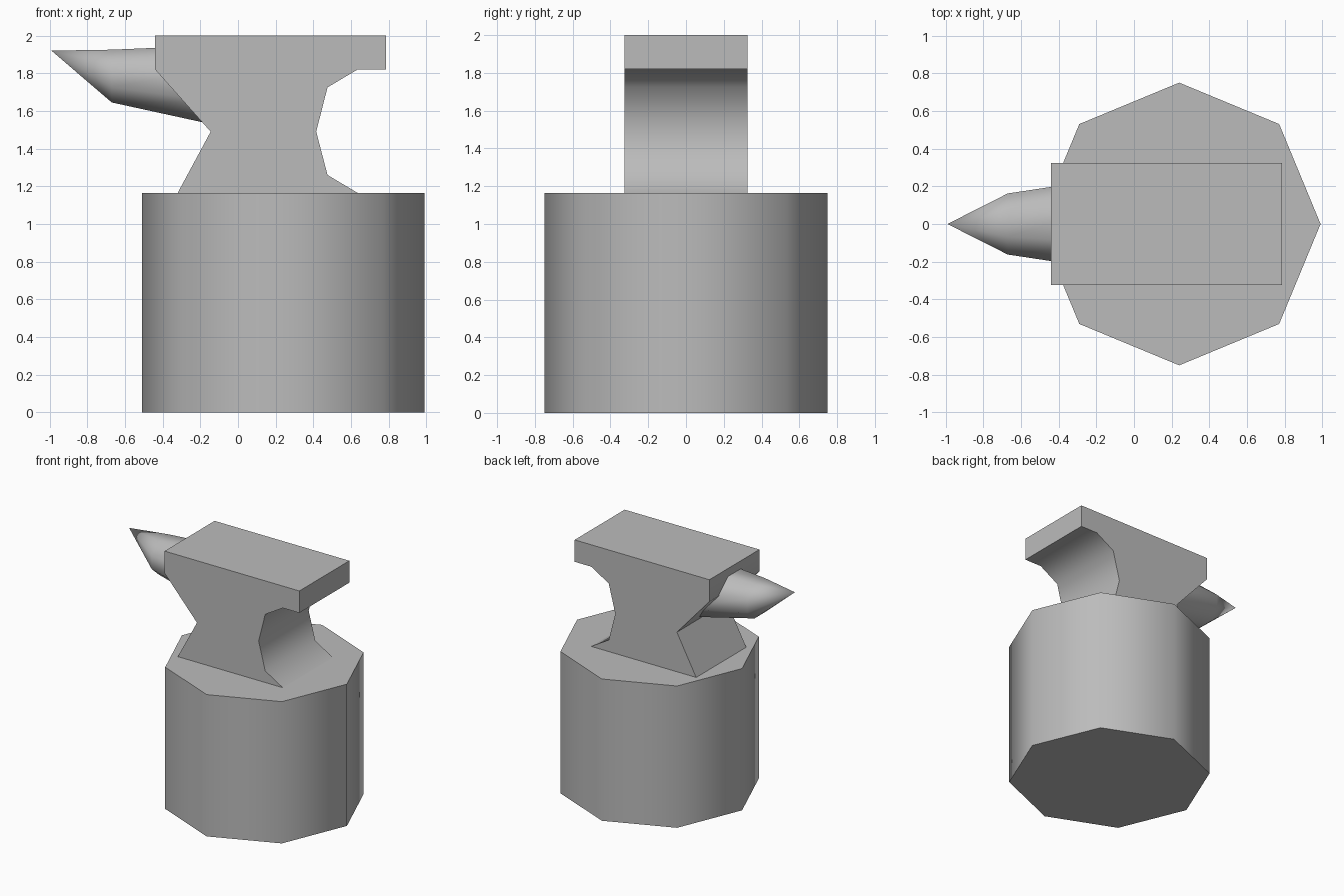
import bpy, bmesh
from math import cos, sin, pi, radians

cube = bpy.data.objects.get("Cube")
if cube:
    bpy.data.objects.remove(cube, do_unlink=True)

grey = bpy.data.materials.new("plain grey")
grey.use_nodes = True
colour = (0.5, 0.5, 0.5, 1)
grey.diffuse_color = colour
grey.node_tree.nodes["Principled BSDF"].inputs["Base Color"].default_value = colour


def loft(name, rings):
    """Skin a row of equal-sized rings and cap both ends."""
    bm = bmesh.new()
    loops = [[bm.verts.new(p) for p in ring] for ring in rings]
    n = len(loops[0])
    for a, b in zip(loops, loops[1:]):
        for i in range(n):
            j = (i + 1) % n
            bm.faces.new((a[i], a[j], b[j], b[i]))
    bm.faces.new(loops[0])
    bm.faces.new(loops[-1])
    bmesh.ops.remove_doubles(bm, verts=bm.verts, dist=0.0005)
    bmesh.ops.recalc_face_normals(bm, faces=bm.faces)
    mesh = bpy.data.meshes.new(name)
    bm.to_mesh(mesh)
    bm.free()
    mesh.materials.append(grey)
    obj = bpy.data.objects.new(name, mesh)
    bpy.context.collection.objects.link(obj)
    bpy.ops.object.select_all(action='DESELECT')
    obj.select_set(True)
    bpy.context.view_layer.objects.active = obj
    bpy.ops.object.shade_smooth_by_angle(angle=radians(60))
    return obj


# Eight-sided block, corners on the axes
BLOCK_TOP = 1.165
loft("block", [[(0.24 + 0.75 * cos(i * pi / 4), 0.75 * sin(i * pi / 4), z)
                for i in range(8)] for z in (0, BLOCK_TOP)])

# Anvil body: side profile extruded across its width
profile = [(-0.44, 2), (0.785, 2), (0.785, 1.82), (0.635, 1.82),
           (0.475, 1.725), (0.415, 1.49), (0.475, 1.26), (0.635, BLOCK_TOP),
           (-0.32, BLOCK_TOP), (-0.145, 1.49), (-0.44, 1.82)]
loft("anvil_body", [[(x, y, z) for x, z in profile] for y in (-0.325, 0.325)])


# Horn: flat-topped octagon rings from inside the body, closing to a point
def horn_ring(x, half_width, bottom, top):
    k = 1 / cos(pi / 8)
    angles = [(i + 0.5) * pi / 4 for i in range(8)]
    return [(x, half_width * k * cos(a),
             (top + bottom) / 2 + (top - bottom) / 2 * k * sin(a))
            for a in angles]


loft("horn", [horn_ring(-0.12, 0.245, 1.525, 1.948),
              horn_ring(-0.67, 0.162, 1.645, 1.925),
              horn_ring(-0.99, 0.0001, 1.9199, 1.9201)])
